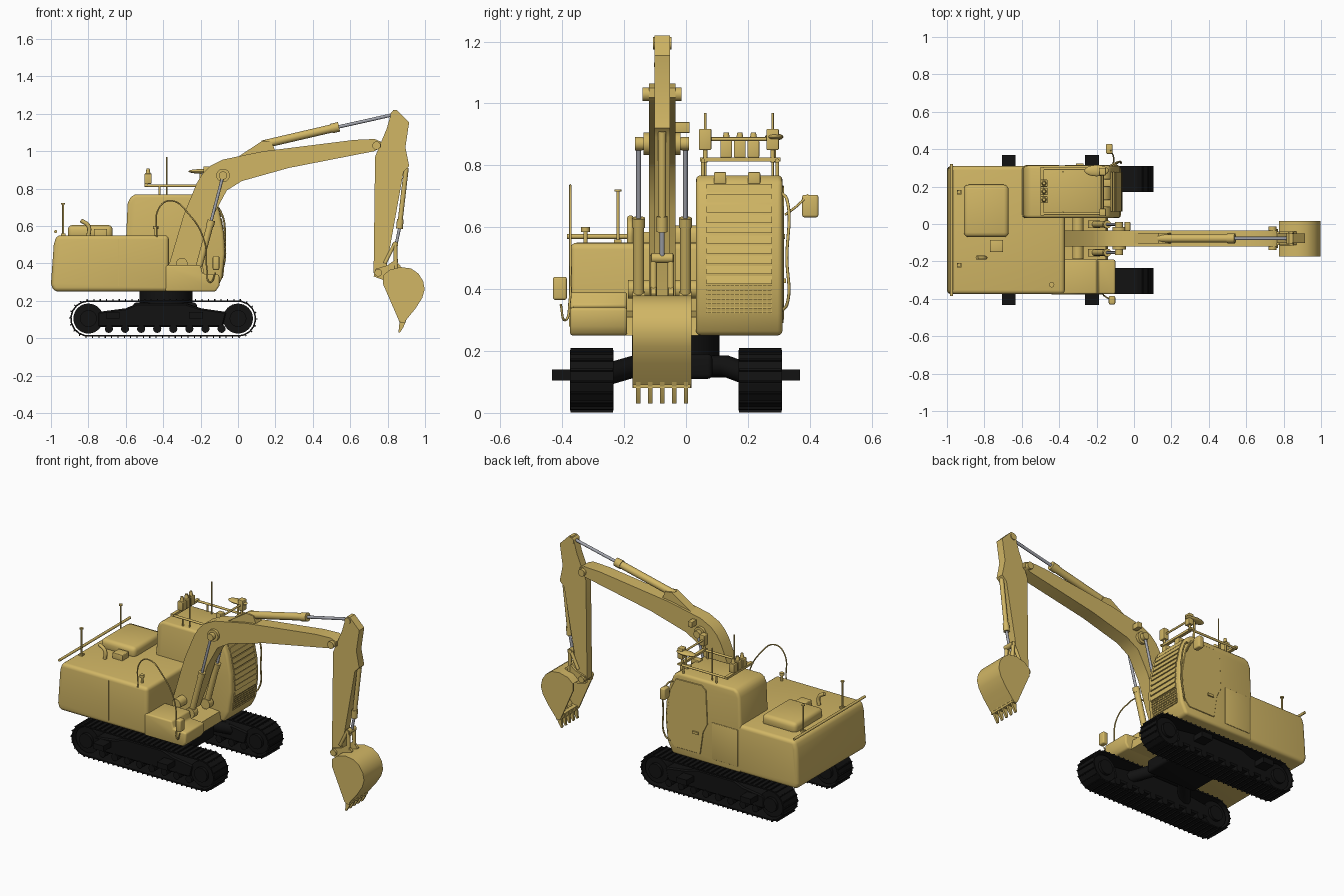
import bpy, bmesh, math
from mathutils import Vector, Matrix

if "Cube" in bpy.data.objects:
    bpy.data.objects.remove(bpy.data.objects["Cube"])


def material(name, rgb):
    m = bpy.data.materials.new(name)
    m.use_nodes = True
    m.diffuse_color = (*rgb, 1)
    m.node_tree.nodes["Principled BSDF"].inputs["Base Color"].default_value = (*rgb, 1)
    return m


YELLOW = material("machine yellow", (0.64, 0.47, 0.13))
BLACK = material("track black", (0.006, 0.006, 0.006))
STEEL = material("rod steel", (0.36, 0.37, 0.41))


def finish(name, bm, mat, bevel=0, seg=3):
    bmesh.ops.recalc_face_normals(bm, faces=bm.faces[:])
    if bevel:
        edges = [e for e in bm.edges if len(e.link_faces) == 2 and e.calc_face_angle() > 0.6]
        bmesh.ops.bevel(bm, geom=edges, offset=bevel, segments=seg, profile=0.5,
                        affect='EDGES', clamp_overlap=True)
    me = bpy.data.meshes.new(name)
    bm.to_mesh(me)
    bm.free()
    me.materials.append(mat)
    me.shade_smooth()
    me.set_sharp_from_angle(angle=math.radians(35))
    ob = bpy.data.objects.new(name, me)
    bpy.context.scene.collection.objects.link(ob)
    return ob


def prism(name, pts, y0, y1, mat=YELLOW, bevel=0, seg=3):
    """Side profile in x, z, extruded from y0 to y1."""
    bm = bmesh.new()
    face = bm.faces.new([bm.verts.new((x, y0, z)) for x, z in pts])
    ext = bmesh.ops.extrude_face_region(bm, geom=[face])
    vs = [v for v in ext["geom"] if isinstance(v, bmesh.types.BMVert)]
    bmesh.ops.translate(bm, verts=vs, vec=(0, y1 - y0, 0))
    return finish(name, bm, mat, bevel, seg)


def box(name, x0, x1, y0, y1, z0, z1, mat=YELLOW, bevel=0):
    return prism(name, [(x0, z0), (x1, z0), (x1, z1), (x0, z1)], y0, y1, mat, bevel)


def rod(name, a, b, r, mat=YELLOW, r2=None, sides=20):
    a, b = Vector(a), Vector(b)
    m = Matrix.Translation((a + b) / 2) @ (b - a).to_track_quat('Z', 'Y').to_matrix().to_4x4()
    bm = bmesh.new()
    bmesh.ops.create_cone(bm, cap_ends=True, segments=sides, radius1=r,
                          radius2=r if r2 is None else r2, depth=(b - a).length, matrix=m)
    return finish(name, bm, mat)


def tube(name, pts, r, mat=YELLOW, smooth=True):
    cu = bpy.data.curves.new(name, 'CURVE')
    cu.dimensions, cu.bevel_depth, cu.bevel_resolution = '3D', r, 2
    cu.use_fill_caps = True
    sp = cu.splines.new('BEZIER' if smooth else 'POLY')
    sp_pts = sp.bezier_points if smooth else sp.points
    sp_pts.add(len(pts) - 1)
    for p, co in zip(sp_pts, pts):
        if smooth:
            p.co, p.handle_left_type, p.handle_right_type = co, 'AUTO', 'AUTO'
        else:
            p.co = (*co, 1)
    cu.materials.append(mat)
    ob = bpy.data.objects.new(name, cu)
    bpy.context.scene.collection.objects.link(ob)


# --- Crawler tracks ---
def track_point(s, r=0.092, cx0=-0.8, cx1=0.0, cz=0.105):
    """Position and tangent angle at fraction s round the track loop."""
    flat, arc = cx1 - cx0, math.pi * r
    d = s * 2 * (flat + arc)
    if d < flat:
        return cx0 + d, cz - r, 0
    if d < flat + arc:
        a = (d - flat) / r
        return cx1 + r * math.sin(a), cz - r * math.cos(a), a
    if d < 2 * flat + arc:
        return cx1 - (d - flat - arc), cz + r, math.pi
    a = math.pi + (d - 2 * flat - arc) / r
    return cx0 + r * math.sin(a), cz - r * math.cos(a), a


FRAME = [(-0.75, 0.06), (-0.08, 0.06), (-0.06, 0.14), (-0.2, 0.16), (-0.28, 0.185),
         (-0.54, 0.185), (-0.6, 0.16), (-0.75, 0.14)]
SHOES = 64
for side, yc in (("right", -0.305), ("left", 0.24)):
    bm = bmesh.new()
    for i in range(SHOES):
        x, z, a = track_point(i / SHOES)
        base = Matrix.Translation((x, yc, z)) @ Matrix.Rotation(-a, 4, 'Y')
        for off, size in (((0, 0, 0), (0.037, 0.14, 0.008)),
                          ((-0.012, 0, -0.007), (0.006, 0.138, 0.009))):
            bmesh.ops.create_cube(bm, size=1, matrix=base @ Matrix.Translation(off)
                                  @ Matrix.Diagonal((*size, 1)))
    finish(side + "_track_shoes", bm, BLACK)
    prism(side + "_track_frame", FRAME, yc - 0.055, yc + 0.055, BLACK, 0.008, 1)
    for end, x in (("idler", 0.0), ("sprocket", -0.8)):
        rod(f"{side}_{end}", (x, yc - 0.05, 0.105), (x, yc + 0.05, 0.105), 0.08, BLACK, sides=32)
        rod(f"{side}_{end}_hub", (x, yc - 0.068, 0.105), (x, yc + 0.068, 0.105), 0.045, BLACK)
    for i in range(8):
        x = -0.69 + i * 0.086
        rod(f"{side}_roller_{i}", (x, yc - 0.06, 0.05), (x, yc + 0.06, 0.05), 0.022, BLACK, sides=12)
    out = -1 if yc < 0 else 1
    for i, x in enumerate((-0.67, -0.225)):
        ys = sorted((yc + out * 0.05, yc + out * 0.128))
        box(f"{side}_track_step_{i}", x - 0.037, x + 0.037, *ys, 0.105, 0.14, BLACK)
    # Legs of the centre frame
    for i, x in enumerate((-0.62, -0.16)):
        tube(f"{side}_frame_leg_{i}", [(-0.39, -0.033, 0.15), ((x - 0.39) / 2, yc * 0.55, 0.15),
                                      (x, yc, 0.11)], 0.036, BLACK, False)
box("centre_frame", -0.56, -0.22, -0.15, 0.085, 0.11, 0.19, BLACK, 0.015)
rod("swing_bearing", (-0.385, -0.033, 0.18), (-0.385, -0.033, 0.255), 0.142, BLACK, sides=40)

# --- Upper body ---
prism("engine_body", [(-0.985, 0.25), (-0.37, 0.25), (-0.37, 0.55), (-0.97, 0.55), (-0.985, 0.5),
                      (-1.0, 0.29)], -0.375, 0.31, YELLOW, 0.022, 4)
prism("boom_deck", [(-0.38, 0.25), (-0.14, 0.25), (-0.15, 0.31), (-0.38, 0.33)], -0.2, 0.04)
prism("right_front_step", [(-0.39, 0.25), (-0.12, 0.25), (-0.1, 0.28), (-0.1, 0.34), (-0.19, 0.345),
                           (-0.2, 0.39), (-0.39, 0.39)], -0.375, -0.19, YELLOW, 0.01)
box("engine_hood", -0.91, -0.67, -0.07, 0.21, 0.53, 0.605, YELLOW, 0.025)
box("hood_side_box", -0.77, -0.7, -0.15, -0.085, 0.54, 0.585, YELLOW, 0.004)
tube("exhaust_pipe", [(-0.8, -0.18, 0.54), (-0.8, -0.18, 0.6), (-0.84, -0.18, 0.63)], 0.011)
rod("rear_rail", (-0.975, -0.385, 0.57), (-0.975, 0.32, 0.57), 0.008)
for i, y in enumerate((-0.22, 0.17)):
    rod(f"rear_post_{i}", (-0.935, y, 0.54), (-0.935, y, 0.715), 0.005)
    rod(f"rear_post_cap_{i}", (-0.935, y, 0.715), (-0.935, y, 0.722), 0.011)
    box(f"rear_post_foot_{i}", -0.947, -0.923, y - 0.012, y + 0.012, 0.54, 0.56)
rod("fuel_cap_stem", (-0.44, -0.325, 0.54), (-0.44, -0.325, 0.59), 0.007)
rod("fuel_cap", (-0.44, -0.325, 0.585), (-0.44, -0.325, 0.6), 0.014)
box("side_panel_seam", -0.64, -0.636, -0.378, -0.374, 0.28, 0.53)

# Right handrail and mirror
tube("right_handrail", [(-0.435, -0.374, 0.54), (-0.42, -0.374, 0.7), (-0.36, -0.374, 0.735),
                        (-0.26, -0.374, 0.66), (-0.18, -0.374, 0.52), (-0.165, -0.376, 0.36),
                        (-0.15, -0.39, 0.3), (-0.12, -0.405, 0.35)], 0.004)
box("right_mirror", -0.135, -0.1, -0.43, -0.385, 0.365, 0.44, YELLOW, 0.008)

# --- Cab ---
CAB_FRONT = [(-0.12, 0.25), (-0.085, 0.32), (-0.07, 0.45), (-0.075, 0.56), (-0.1, 0.68), (-0.13, 0.75),
             (-0.16, 0.768)]


def cab_x(z):
    for (xa, za), (xb, zb) in zip(CAB_FRONT, CAB_FRONT[1:]):
        if za <= z <= zb:
            return xa + (xb - xa) * (z - za) / (zb - za)
    return CAB_FRONT[-1][0]


prism("cab", CAB_FRONT + [(-0.55, 0.768), (-0.575, 0.755), (-0.59, 0.72), (-0.6, 0.5), (-0.6, 0.25)],
      0.032, 0.312, YELLOW, 0.016)
DOOR = [(-0.14, 0.3), (-0.095, 0.35), (-0.085, 0.5), (-0.11, 0.65), (-0.15, 0.73), (-0.33, 0.735),
        (-0.36, 0.71), (-0.37, 0.5), (-0.34, 0.44), (-0.32, 0.3)]
prism("cab_door", DOOR, 0.305, 0.316, YELLOW, 0.002, 1)
box("door_handle", -0.31, -0.27, 0.314, 0.324, 0.42, 0.435)
box("cab_rear_panel", -0.58, -0.4, 0.308, 0.315, 0.29, 0.52, YELLOW, 0.002)
# Slatted front with a mesh below
for i in range(10):
    z = 0.43 + i * 0.033
    x = cab_x(z)
    prism(f"front_slat_{i}", [(x - 0.02, z - 0.014), (x + 0.009, z - 0.014), (x + 0.002, z + 0.012),
                              (x - 0.02, z + 0.012)], 0.066, 0.278)
for i in range(7):
    z = 0.325 + i * 0.0145
    x = cab_x(z)
    box(f"mesh_bar_{i}", x - 0.01, x + 0.005, 0.066, 0.278, z - 0.002, z + 0.002)
for i in range(15):
    y = 0.068 + i * 0.0149
    prism(f"mesh_wire_{i}", [(-0.095, 0.322), (-0.08, 0.322), (-0.07, 0.415), (-0.085, 0.415)],
          y - 0.0015, y + 0.0015)
# Cab handrail and left mirror
tube("cab_handrail", [(-0.11, 0.31, 0.33), (-0.09, 0.326, 0.35), (-0.07, 0.326, 0.5),
                      (-0.1, 0.326, 0.69), (-0.13, 0.31, 0.71)], 0.005)
tube("left_mirror_arm", [(-0.11, 0.32, 0.64), (-0.11, 0.36, 0.67), (-0.125, 0.395, 0.705)], 0.004)
box("left_mirror", -0.15, -0.115, 0.375, 0.428, 0.632, 0.705, YELLOW, 0.008)

# Roof rack with lamps
for i, y in enumerate((0.055, 0.295)):
    rod(f"roof_rail_{i}", (-0.5, y, 0.815), (-0.15, y, 0.815), 0.007)
    for j, x in enumerate((-0.42, -0.19)):
        rod(f"roof_rail_post_{i}_{j}", (x, y, 0.75), (x, y, 0.815), 0.006)
for i, x in enumerate((-0.49, -0.17)):
    box(f"roof_crossbar_{i}", x - 0.01, x + 0.01, 0.045, 0.305, 0.812, 0.826)
rod("lamp_bar", (-0.17, 0.06, 0.885), (-0.17, 0.285, 0.885), 0.006)
for i, y in enumerate((0.062, 0.28)):
    box(f"roof_lamp_{i}", -0.185, -0.15, y - 0.02, y + 0.02, 0.85, 0.918, YELLOW, 0.004)
    rod(f"roof_lamp_stem_{i}", (-0.17, y, 0.81), (-0.17, y, 0.86), 0.007)
    rod(f"roof_antenna_{i}", (-0.38, y, 0.76), (-0.38, y, 0.97), 0.004)
for i in range(3):
    y = 0.13 + i * 0.044
    box(f"rear_lamp_{i}", -0.5, -0.462, y - 0.019, y + 0.019, 0.825, 0.88, YELLOW, 0.004)
    rod(f"rear_beacon_{i}", (-0.481, y, 0.88), (-0.481, y, 0.907), 0.013, YELLOW, 0.008)
rod("roof_dome_stem", (-0.2, 0.285, 0.81), (-0.2, 0.285, 0.885), 0.006)
bm = bmesh.new()
bmesh.ops.create_uvsphere(bm, u_segments=24, v_segments=12, radius=1,
                          matrix=Matrix.Translation((-0.2, 0.285, 0.892)) @ Matrix.Diagonal((0.065, 0.03, 0.012, 1)))
finish("roof_dome", bm, YELLOW)
for i, y in enumerate((0.11, 0.22)):
    box(f"roof_vent_{i}", -0.18, -0.125, y - 0.02, y + 0.02, 0.74, 0.778, YELLOW, 0.004)

# --- Boom ---
YC = -0.077
BOOM = [(-0.37, 0.39), (-0.29, 0.66), (-0.22, 0.83), (-0.19, 0.88), (-0.15, 0.92), (-0.08, 0.955), (0.04, 0.98),
        (0.14, 1.0), (0.62, 1.06), (0.73, 1.065), (0.765, 1.05), (0.765, 1.02), (0.73, 1.0), (0.27, 0.91),
        (0.02, 0.84), (-0.06, 0.79), (-0.13, 0.66), (-0.19, 0.48), (-0.24, 0.35), (-0.34, 0.33)]
prism("boom", BOOM, YC - 0.043, YC + 0.043)
prism("stick_cylinder_bracket", [(0.0, 0.97), (0.13, 1.055), (0.18, 1.05), (0.2, 1.0)], YC - 0.028, YC + 0.028)
rod("boom_middle_pin", (-0.08, YC - 0.085, 0.87), (-0.08, YC + 0.085, 0.87), 0.02)
rod("boom_middle_boss", (-0.08, YC - 0.06, 0.87), (-0.08, YC + 0.06, 0.87), 0.036, sides=28)
rod("boom_tip_pin", (0.74, YC - 0.063, 1.03), (0.74, YC + 0.063, 1.03), 0.022)
rod("boom_foot_pin", (-0.3, YC - 0.11, 0.4), (-0.3, YC + 0.11, 0.4), 0.03)
box("boom_lamp", -0.05, -0.02, -0.035, 0.012, 0.905, 0.94, YELLOW, 0.003)
for side, y in (("right", -0.153), ("left", -0.002)):
    foot, mid, top = (-0.215, y, 0.36), (-0.145, y, 0.62), (-0.08, y, 0.87)
    rod(side + "_boom_barrel", foot, mid, 0.018)
    rod(side + "_boom_barrel_collar", (-0.15, y, 0.6), (-0.142, y, 0.63), 0.021)
    rod(side + "_boom_rod", mid, top, 0.008, STEEL)
    rod(side + "_boom_rod_eye", (-0.08, y - 0.012, 0.87), (-0.08, y + 0.012, 0.87), 0.022)
    rod(side + "_boom_barrel_foot", (-0.215, y - 0.02, 0.36), (-0.215, y + 0.02, 0.36), 0.032)

# --- Stick and its cylinder ---
rod("stick_barrel", (0.13, YC, 1.035), (0.53, YC, 1.128), 0.022)
rod("stick_barrel_collar", (0.5, YC, 1.121), (0.54, YC, 1.13), 0.026)
rod("stick_rod", (0.53, YC, 1.128), (0.83, YC, 1.195), 0.009, STEEL)
rod("stick_rod_eye", (0.835, YC - 0.03, 1.195), (0.835, YC + 0.03, 1.195), 0.02)
STICK = [(0.815, 1.19), (0.83, 1.22), (0.85, 1.22), (0.915, 1.155), (0.895, 1.02), (0.915, 0.92), (0.885, 0.89),
         (0.79, 0.36), (0.74, 0.33), (0.725, 0.35), (0.733, 0.97), (0.77, 1.06), (0.795, 1.12)]
prism("stick", STICK, YC - 0.025, YC + 0.025)
rod("bucket_barrel", (0.9, YC, 0.91), (0.864, YC, 0.6), 0.013)
rod("bucket_barrel_collar", (0.868, YC, 0.635), (0.863, YC, 0.585), 0.018)
rod("bucket_rod", (0.866, YC, 0.6), (0.845, YC, 0.5), 0.008, STEEL)
rod("link_pin", (0.84, YC - 0.035, 0.5), (0.84, YC + 0.035, 0.5), 0.016)
for i, s in enumerate((-1, 1)):
    y = YC + s * 0.028
    rod(f"stick_link_{i}", (0.84, y, 0.51), (0.785, y, 0.4), 0.01)
    rod(f"bucket_link_{i}", (0.84, y, 0.51), (0.845, y, 0.37), 0.011)
    prism(f"bucket_ear_{i}", [(0.725, 0.33), (0.735, 0.37), (0.8, 0.39), (0.84, 0.42), (0.87, 0.385),
                              (0.86, 0.35), (0.78, 0.31)], y - 0.008, y + 0.008)
rod("bucket_pin", (0.75, YC - 0.05, 0.35), (0.75, YC + 0.05, 0.35), 0.02)

# --- Bucket: curved shell, side plates and teeth ---
SHELL = [(0.775, 0.335), (0.81, 0.365), (0.87, 0.38), (0.925, 0.373), (0.965, 0.345), (0.99, 0.305),
         (0.998, 0.26), (0.985, 0.215), (0.95, 0.16), (0.885, 0.08)]
inner = [(0.87 + (x - 0.87) * 0.93, 0.25 + (z - 0.25) * 0.93) for x, z in SHELL[:-1]]
prism("bucket_shell", SHELL + inner[::-1], YC - 0.095, YC + 0.092)
for i, y in enumerate((YC - 0.096, YC + 0.084)):
    prism(f"bucket_side_{i}", SHELL + [(0.862, 0.09), (0.81, 0.21), (0.775, 0.29)], y, y + 0.01)
box("bucket_lip", 0.868, 0.895, YC - 0.095, YC + 0.092, 0.08, 0.105)
for i in range(5):
    y = YC + (i - 2) * 0.0385
    prism(f"tooth_{i}", [(0.865, 0.1), (0.905, 0.11), (0.885, 0.06), (0.866, 0.03), (0.858, 0.032)],
          y - 0.007, y + 0.007)
